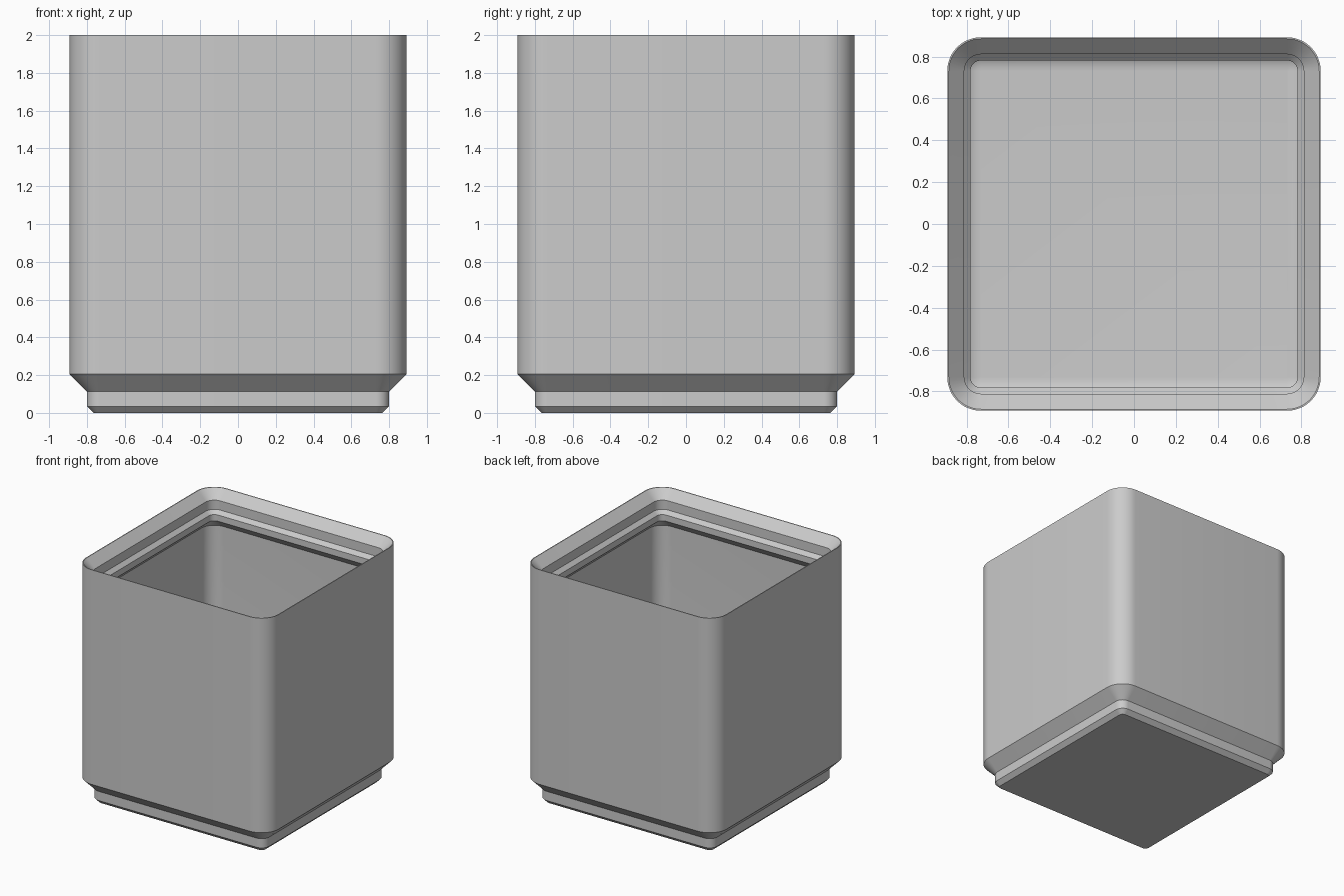
import bpy, bmesh
from math import sin, cos, pi, radians

cube = bpy.data.objects.get("Cube")
if cube:
    bpy.data.objects.remove(cube, do_unlink=True)

HALF = 0.892        # half width of the body
CORNER = 0.161      # outer corner radius
WALL = 0.041        # wall thickness
FLOOR = 0.30        # height of the inner floor
FILLET = 0.118      # rounding between floor and walls
SEGMENTS = 12       # steps per rounded corner


def ring(bm, inset, z):
    """Rounded square, offset inward from the body outline."""
    radius = max(CORNER - inset, 0.002)
    centre = HALF - inset - radius
    verts = []
    for quarter, (sx, sy) in enumerate([(1, 1), (-1, 1), (-1, -1), (1, -1)]):
        for i in range(SEGMENTS + 1):
            a = (quarter + i / SEGMENTS) * pi / 2
            verts.append(bm.verts.new((sx * centre + radius * cos(a),
                                       sy * centre + radius * sin(a), z)))
    return verts


def loft(bm, lower, upper):
    n = len(lower)
    for i in range(n):
        j = (i + 1) % n
        bm.faces.new((lower[i], lower[j], upper[j], upper[i]))


# Wall section as (inset, height): stepped foot, outer wall, rim
section = [(0.127, 0), (0.092, 0.035), (0.092, 0.112), (0, 0.205),
           (0, 2), (0.007, 2)]
# Stepped stacking lip inside the rim, then down the inner wall
section += [(0.081, 1.926), (0.081, 1.849), (0.111, 1.819),
            (0.111, 1.767), (WALL, 1.697)]
# Rounded transition from inner wall to floor
for i in range(11):
    a = i / 10 * pi / 2
    section.append((WALL + FILLET * (1 - cos(a)),
                    FLOOR + FILLET * (1 - sin(a))))

bm = bmesh.new()
rings = [ring(bm, inset, z) for inset, z in section]
for lower, upper in zip(rings, rings[1:]):
    loft(bm, lower, upper)
bm.faces.new(rings[0][::-1])    # underside
bm.faces.new(rings[-1])         # inner floor
bmesh.ops.recalc_face_normals(bm, faces=bm.faces)
mesh = bpy.data.meshes.new("storage_bin")
bm.to_mesh(mesh)
bm.free()

# Plain grey plastic
grey = bpy.data.materials.new("grey_plastic")
grey.use_nodes = True
colour = (0.6, 0.6, 0.6, 1)
grey.diffuse_color = colour
grey.node_tree.nodes["Principled BSDF"].inputs["Base Color"].default_value = colour
mesh.materials.append(grey)

storage_bin = bpy.data.objects.new("storage_bin", mesh)
bpy.context.collection.objects.link(storage_bin)
bpy.ops.object.select_all(action='DESELECT')
storage_bin.select_set(True)
bpy.context.view_layer.objects.active = storage_bin
bpy.ops.object.shade_smooth_by_angle(angle=radians(30))
